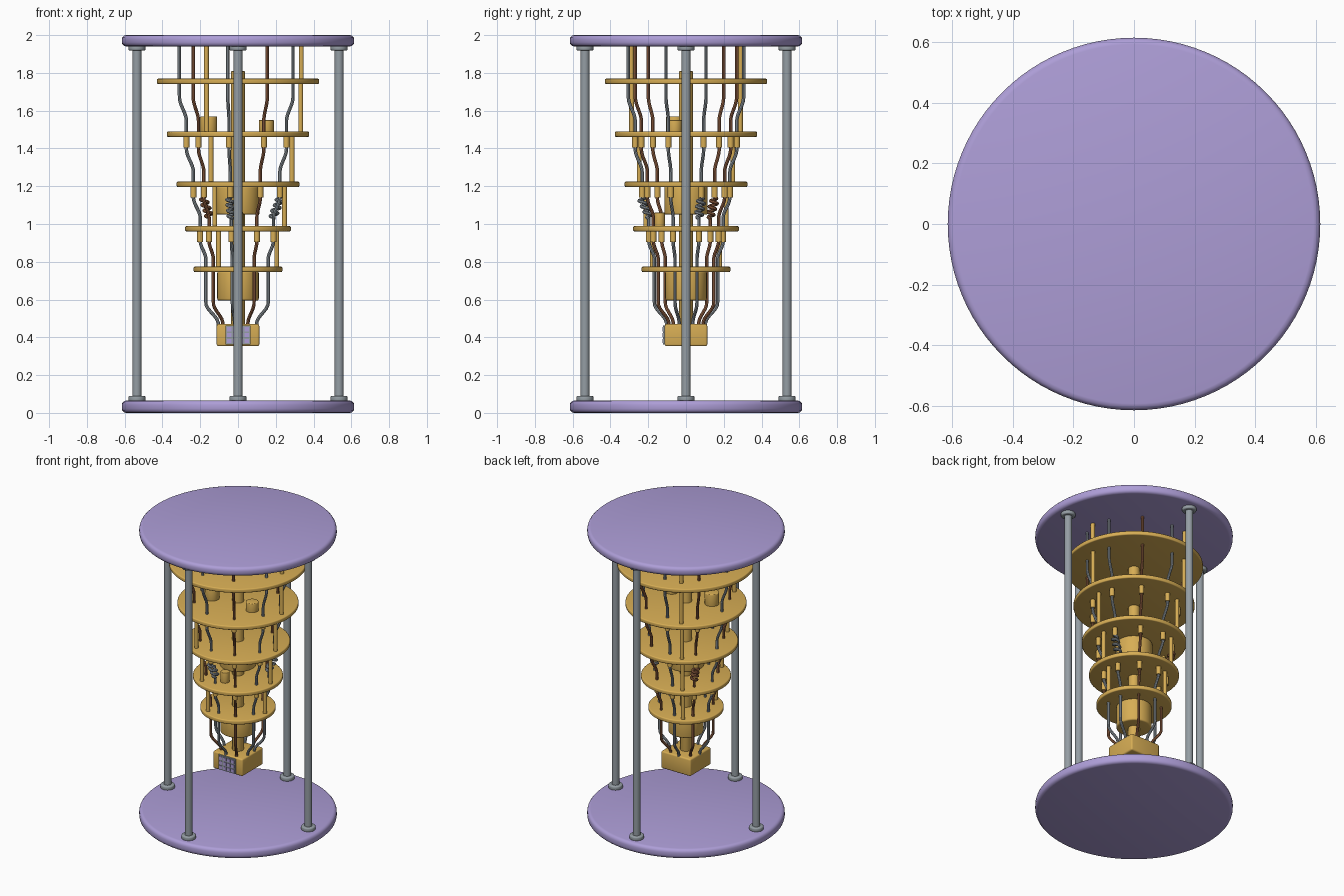
import bpy
from math import sin, cos, pi, radians

if "Cube" in bpy.data.objects:
    bpy.data.objects.remove(bpy.data.objects["Cube"], do_unlink=True)


def material(name, rgb):
    m = bpy.data.materials.new(name)
    m.use_nodes = True
    m.diffuse_color = (*rgb, 1)
    m.node_tree.nodes["Principled BSDF"].inputs["Base Color"].default_value = (*rgb, 1)
    return m


PURPLE = material("soft purple", (0.42, 0.34, 0.68))
GOLD = material("brushed gold", (0.68, 0.42, 0.09))
STEEL = material("steel grey", (0.30, 0.34, 0.37))
COPPER = material("copper brown", (0.32, 0.13, 0.06))


def finish(obj, name, mat, bevel=0.0, segments=3):
    obj.name = name
    obj.data.materials.append(mat)
    if bevel:
        mod = obj.modifiers.new("soft edge", "BEVEL")
        mod.width, mod.segments = bevel, segments
        mod.limit_method = "ANGLE"
        bpy.ops.object.modifier_apply(modifier=mod.name)
    bpy.ops.object.shade_smooth_by_angle(angle=radians(35))
    return obj


def cylinder(name, mat, radius, z0, z1, x=0, y=0, bevel=0.0, sides=24):
    bpy.ops.mesh.primitive_cylinder_add(vertices=sides, radius=radius, depth=z1 - z0,
                                        location=(x, y, (z0 + z1) / 2))
    return finish(bpy.context.object, name, mat, bevel)


def box(name, mat, size, loc, bevel=0.0):
    bpy.ops.mesh.primitive_cube_add(size=1, location=loc)
    obj = bpy.context.object
    obj.scale = size
    bpy.ops.object.transform_apply(location=False, rotation=False, scale=True)
    return finish(obj, name, mat, bevel)


def polar(r, a):
    return r * cos(a), r * sin(a)


def tubes(name, mat, paths, radius):
    """One mesh of round tubes along several paths."""
    data = bpy.data.curves.new(name, "CURVE")
    data.dimensions = "3D"
    data.bevel_depth, data.bevel_resolution = radius, 2
    data.use_fill_caps = True
    for path in paths:
        spline = data.splines.new("POLY")
        spline.points.add(len(path) - 1)
        for point, co in zip(spline.points, path):
            point.co = (*co, 1)
    obj = bpy.data.objects.new(name, data)
    bpy.context.collection.objects.link(obj)
    bpy.ops.object.select_all(action="DESELECT")
    obj.select_set(True)
    bpy.context.view_layer.objects.active = obj
    bpy.ops.object.convert(target="MESH")
    obj = bpy.context.object
    obj.data.materials.clear()
    finish(obj, name, mat)


def cable_path(angle, r0, r1, z0, z1, bend, coil):
    """Drop from z0 to z1, easing from r0 to r1, with an optional coil midway."""
    path = []
    steps = 90 if coil else 16
    for i in range(steps + 1):
        t = i / steps
        s = min(max((t - bend[0]) / (bend[1] - bend[0]), 0), 1)
        x, y = polar(r0 + (r1 - r0) * s * s * (3 - 2 * s), angle)
        if coil and 0.28 < t < 0.78:
            u = (t - 0.28) / 0.5
            grow = min(1, u * 8, (1 - u) * 8) * 0.019
            x += grow * cos(u * 8 * pi)
            y += grow * sin(u * 8 * pi)
        path.append((x, y, z0 + (z1 - z0) * t))
    return path


# Outer frame: two discs and four posts with collars
cylinder("base_disc", PURPLE, 0.615, 0, 0.065, bevel=0.022, sides=96)
cylinder("top_disc", PURPLE, 0.615, 1.94, 2.0, bevel=0.022, sides=96)
for i, side in enumerate(("left", "back", "right", "front")):
    x, y = polar(0.535, i * pi / 2)
    cylinder(side + "_post", STEEL, 0.024, 0.06, 1.945, x, y)
    cylinder(side + "_lower_collar", STEEL, 0.045, 0.06, 0.09, x, y, bevel=0.008)
    cylinder(side + "_upper_collar", STEEL, 0.045, 1.918, 1.945, x, y, bevel=0.008)

# Hanging plates: (centre height, radius)
plates = [(1.755, 0.43), (1.475, 0.377), (1.21, 0.325), (0.975, 0.28), (0.76, 0.235)]
HALF = 0.014
for n, (z, r) in enumerate(plates, 1):
    cylinder(f"stage_plate_{n}", GOLD, r, z - HALF, z + HALF, bevel=0.007, sides=72)

# Core column and the cylinders hung around it
cylinder("core_column", GOLD, 0.036, 0.46, 1.81, bevel=0.004)
cylinder("middle_chamber", GOLD, 0.115, 1.05, 1.2, bevel=0.01, sides=48)
cylinder("lower_chamber", GOLD, 0.11, 0.595, 0.75, bevel=0.01, sides=48)
cylinder("tall_canister", GOLD, 0.045, 1.48, 1.57, -0.155, -0.06, bevel=0.005)
cylinder("short_canister", GOLD, 0.04, 1.48, 1.55, 0.15, -0.06, bevel=0.005)
cylinder("small_canister", GOLD, 0.028, 0.98, 1.06, 0, -0.14, bevel=0.004)

# Three spacer rods in every gap
tops = [1.945] + [z for z, r in plates[:-1]]
rod_radii = (0.335, 0.332, 0.286, 0.246, 0.205)
for n, ((z, r), top, ring) in enumerate(zip(plates, tops, rod_radii), 1):
    for k in range(3):
        cylinder(f"spacer_rod_{n}_{k + 1}", GOLD, 0.013, z, top,
                 *polar(ring, k * 2 * pi / 3), sides=16)

# Nine cables per gap, steel and copper in turn; every third one coils in the fourth gap
cable_radii = (0.31, 0.31, 0.273, 0.236, 0.2, 0.17, 0.105)
levels = [1.945] + [z for z, r in plates] + [0.46]
angles = [radians(20 + 40 * k) for k in range(9)]
for n in range(6):
    bend = (0.6, 0.95) if n == 5 else (0.3, 0.75)
    runs = [cable_path(a, cable_radii[n], cable_radii[n + 1], levels[n], levels[n + 1],
                       bend, n == 3 and k % 3 == 0) for k, a in enumerate(angles)]
    tubes(f"steel_cables_{n + 1}", STEEL, runs[0::2], 0.009)
    tubes(f"copper_cables_{n + 1}", COPPER, runs[1::2], 0.009)
    # Connectors below the second, third and fourth plates
    if n in (2, 3, 4):
        for k, a in enumerate(angles):
            cylinder(f"connector_{n}_{k + 1}", GOLD, 0.016, levels[n] - 0.07, levels[n],
                     *polar(cable_radii[n], a), sides=16)
    # Copper coil, one of the three coiled runs
tubes_done = True

# Processor box with a panel of small pads on the front
box("processor_box", GOLD, (0.225, 0.225, 0.118), (0, 0, 0.412), bevel=0.01)
box("chip_panel", STEEL, (0.13, 0.01, 0.1), (0, -0.116, 0.412))
for row in range(3):
    for col in range(4):
        box(f"chip_pad_{row}_{col}", PURPLE, (0.022, 0.006, 0.022),
            ((col - 1.5) * 0.031, -0.122, 0.412 + (row - 1) * 0.031))
